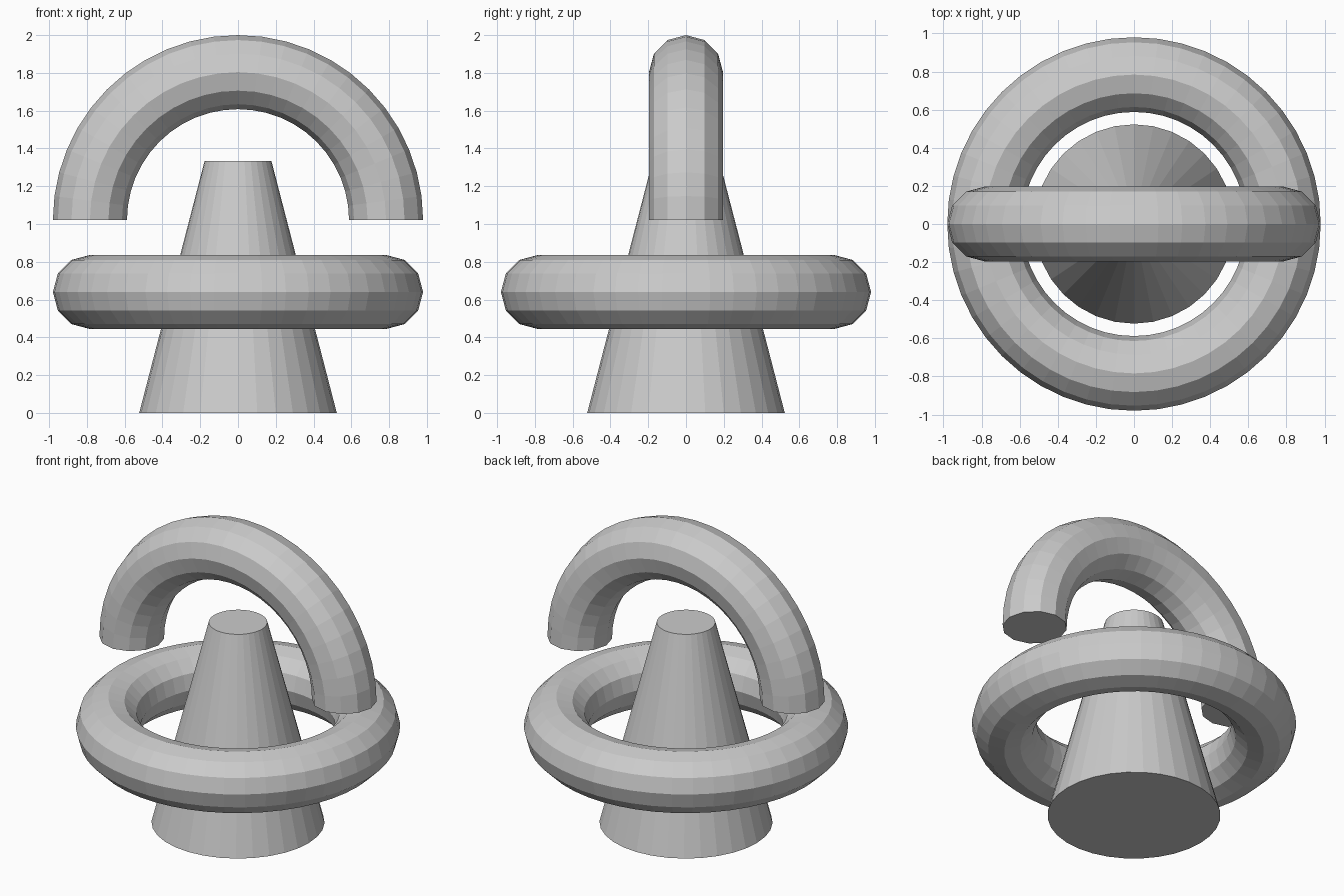
import bpy, bmesh, math

if "Cube" in bpy.data.objects:
    bpy.data.objects.remove(bpy.data.objects["Cube"])

MAJOR, MINOR = 0.784, 0.196


def add_ring(name, z, rotation=(0, 0, 0)):
    bpy.ops.mesh.primitive_torus_add(major_radius=MAJOR, minor_radius=MINOR,
                                     major_segments=48, minor_segments=12)
    ob = bpy.context.object
    ob.name = name
    ob.location = (0, 0, z)
    ob.rotation_euler = rotation
    bpy.ops.object.transform_apply(location=False, rotation=True, scale=False)
    return ob


# Tapered post standing on the floor
bpy.ops.mesh.primitive_cone_add(vertices=32, radius1=0.523, radius2=0.177,
                                depth=1.333, location=(0, 0, 1.333 / 2))
bpy.context.object.name = "tapered_post"

# Full ring floating around the post
add_ring("flat_ring", 0.64)

# Upright half ring above the post, with closed ends
arch = add_ring("half_ring_arch", 1.02, (math.pi / 2, 0, 0))
bm = bmesh.new()
bm.from_mesh(arch.data)
bmesh.ops.delete(bm, geom=[v for v in bm.verts if v.co.z < -1e-4], context='VERTS')
bmesh.ops.holes_fill(bm, edges=[e for e in bm.edges if e.is_boundary], sides=0)
bmesh.ops.recalc_face_normals(bm, faces=bm.faces[:])
bm.to_mesh(arch.data)
bm.free()
